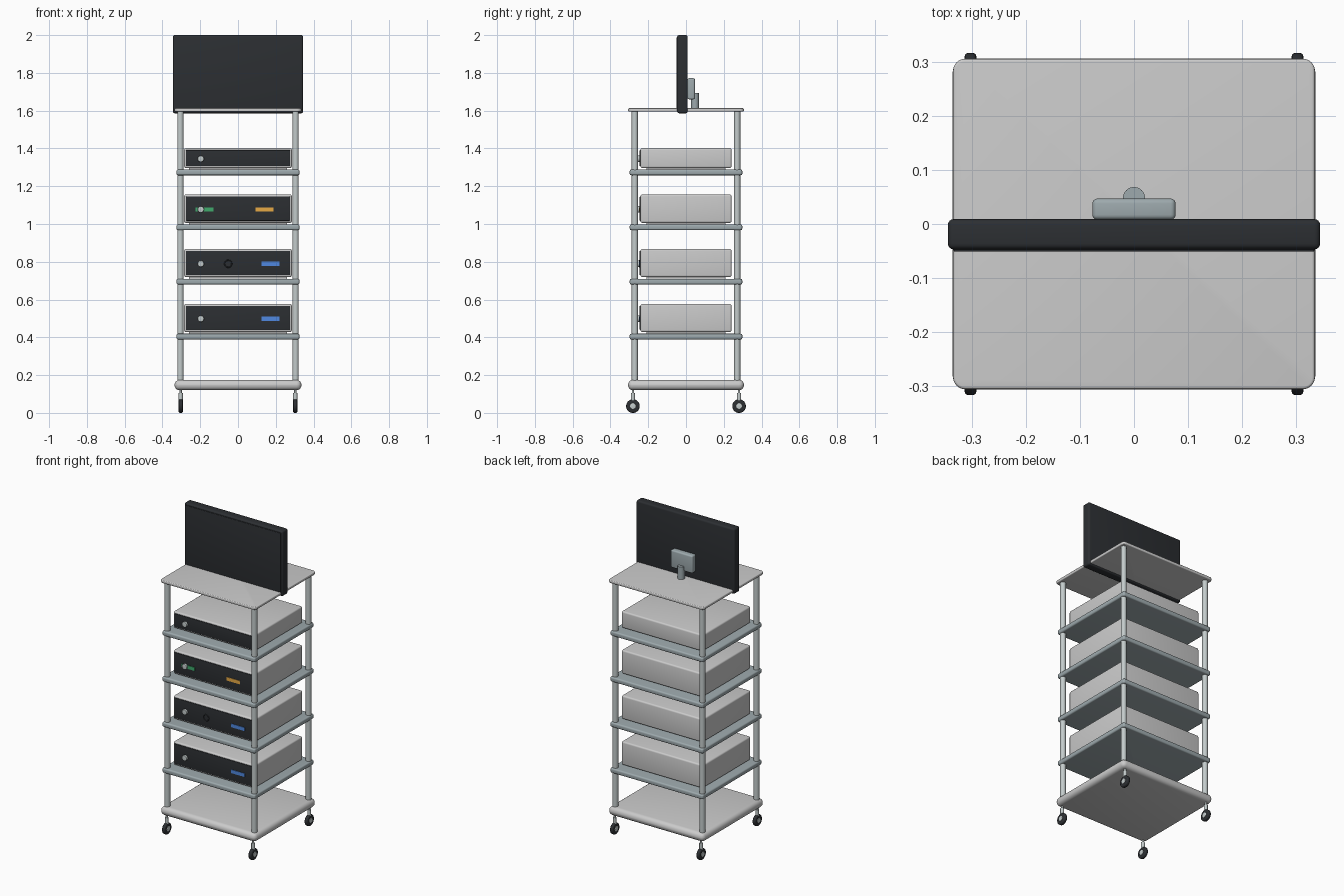
import bpy, bmesh
from math import pi
from mathutils import Matrix

if "Cube" in bpy.data.objects:
    bpy.data.objects.remove(bpy.data.objects["Cube"])


def material(name, r, g, b):
    m = bpy.data.materials.new(name)
    m.diffuse_color = (r, g, b, 1)
    m.use_nodes = True
    m.node_tree.nodes["Principled BSDF"].inputs["Base Color"].default_value = m.diffuse_color
    return m


BLACK = material("black_plastic", 0.025, 0.028, 0.032)
SLATE = material("slate_metal", 0.34, 0.4, 0.42)
STEEL = material("steel", 0.55, 0.6, 0.6)
BLUE = material("blue_display", 0.08, 0.25, 0.75)
GREEN = material("green_display", 0.05, 0.4, 0.15)
ORANGE = material("orange_display", 0.8, 0.4, 0.06)


def finish(bm, name, mat):
    bmesh.ops.recalc_face_normals(bm, faces=bm.faces)
    me = bpy.data.meshes.new(name)
    bm.to_mesh(me)
    bm.free()
    ob = bpy.data.objects.new(name, me)
    bpy.context.collection.objects.link(ob)
    if mat:
        me.materials.append(mat)
    bpy.ops.object.select_all(action='DESELECT')
    ob.select_set(True)
    bpy.context.view_layer.objects.active = ob
    bpy.ops.object.shade_smooth_by_angle(angle=pi / 5)
    return ob


def box(name, x, y, z, mat=None, bevel=0.0, corner=0.0, axis=2):
    """Box from (min, max) ranges; corner rounds the edges along axis, bevel the rest."""
    bm = bmesh.new()
    bmesh.ops.create_cube(bm, size=1)
    for v in bm.verts:
        v.co = [(r[0] + r[1]) / 2 + c * (r[1] - r[0]) for r, c in zip((x, y, z), v.co)]
    if corner:
        edges = [e for e in bm.edges
                 if abs((e.verts[0].co - e.verts[1].co).normalized()[axis]) > 0.9]
        bmesh.ops.bevel(bm, geom=edges, offset=corner, segments=6, profile=0.5, affect='EDGES')
    if bevel:
        edges = [e for e in bm.edges if e.calc_face_angle(0) > 0.7]
        bmesh.ops.bevel(bm, geom=edges, offset=bevel, segments=4, profile=0.5,
                        affect='EDGES', clamp_overlap=True)
    return finish(bm, name, mat)


def cyl(name, centre, r, length, axis='Z', mat=None, bevel=0.0, seg=32):
    bm = bmesh.new()
    rot = {'X': Matrix.Rotation(pi / 2, 4, 'Y'), 'Y': Matrix.Rotation(pi / 2, 4, 'X'),
           'Z': Matrix.Identity(4)}[axis]
    bmesh.ops.create_cone(bm, cap_ends=True, segments=seg, radius1=r, radius2=r, depth=length,
                          matrix=Matrix.Translation(centre) @ rot)
    if bevel:
        edges = [e for e in bm.edges if e.calc_face_angle(0) > 1]
        bmesh.ops.bevel(bm, geom=edges, offset=bevel, segments=3, profile=0.5, affect='EDGES')
    return finish(bm, name, mat)


def torus(name, centre, major, minor, mat):
    bpy.ops.mesh.primitive_torus_add(location=centre, rotation=(pi / 2, 0, 0), major_radius=major,
                                     minor_radius=minor, major_segments=32, minor_segments=8)
    ob = bpy.context.object
    ob.name = name
    ob.data.materials.append(mat)
    bpy.ops.object.shade_smooth()


# Base and top of the cart
box("base_platform", (-.336, .336), (-.307, .307), (.12, .175), bevel=.026)
box("top_shelf", (-.335, .335), (-.306, .306), (1.595, 1.613), bevel=.005, corner=.022)

# Posts and casters at the four corners
for sx, side in ((-1, "left"), (1, "right")):
    for sy, end in ((-1, "front"), (1, "back")):
        tag = f"{end}_{side}"
        cyl("post_" + tag, (sx * .305, sy * .271, .885), .0165, 1.43, mat=STEEL)
        cx, cy = sx * .303, sy * .281
        cyl("caster_wheel_" + tag, (cx, cy, .036), .036, .022, 'X', BLACK, bevel=.007)
        cyl("caster_hub_" + tag, (cx, cy, .036), .016, .026, 'X', STEEL, bevel=.002)
        cyl("caster_stem_" + tag, (cx, cy, .085), .011, .04, mat=STEEL)
        cyl("caster_pin_" + tag, (cx, cy, .112), .006, .03, mat=STEEL)

# Equipment: shelf top, box bottom, box top, [(display centre x, colour)]
units = [(.419, .428, .577, [(.172, BLUE)]),
         (.710, .719, .868, [(.172, BLUE)]),
         (.997, 1.006, 1.156, [(-.177, GREEN), (.140, ORANGE)]),
         (1.288, 1.296, 1.402, [])]
for i, (shelf, z0, z1, displays) in enumerate(units, 1):
    box(f"shelf_{i}", (-.326, .326), (-.298, .298), (shelf - .03, shelf), SLATE,
        bevel=.009, corner=.012)
    box(f"device_{i}_case", (-.285, .285), (-.241, .241), (z0, z1), bevel=.01)
    box(f"device_{i}_feet", (-.26, .26), (-.21, .21), (shelf - .004, z0 + .004))
    box(f"device_{i}_panel", (-.275, .275), (-.245, -.235), (z0 + .011, z1 - .011), BLACK,
        bevel=.002)
    zc = (z0 + z1) / 2 - .004
    cyl(f"device_{i}_knob", (-.197, -.248, zc), .017, .02, 'Y', STEEL, bevel=.003)
    for n, (dx, colour) in enumerate(displays, 1):
        box(f"device_{i}_display_{n}", (dx - .047, dx + .047), (-.248, -.24),
            (zc - .011, zc + .011), colour)
    if i == 2:
        torus("device_2_port_ring", (-.052, -.245, zc), .019, .003, BLACK)

# Monitor and its mount
box("monitor_body", (-.345, .345), (-.047, .009), (1.586, 2.0), BLACK, bevel=.011)
box("monitor_screen", (-.334, .334), (-.051, -.04), (1.598, 1.988), BLACK, bevel=.002)
box("mount_plate", (-.077, .077), (.008, .047), (1.66, 1.772), SLATE, bevel=.009)
cyl("mount_post", (0, .048, 1.65), .0205, .085, mat=SLATE)
